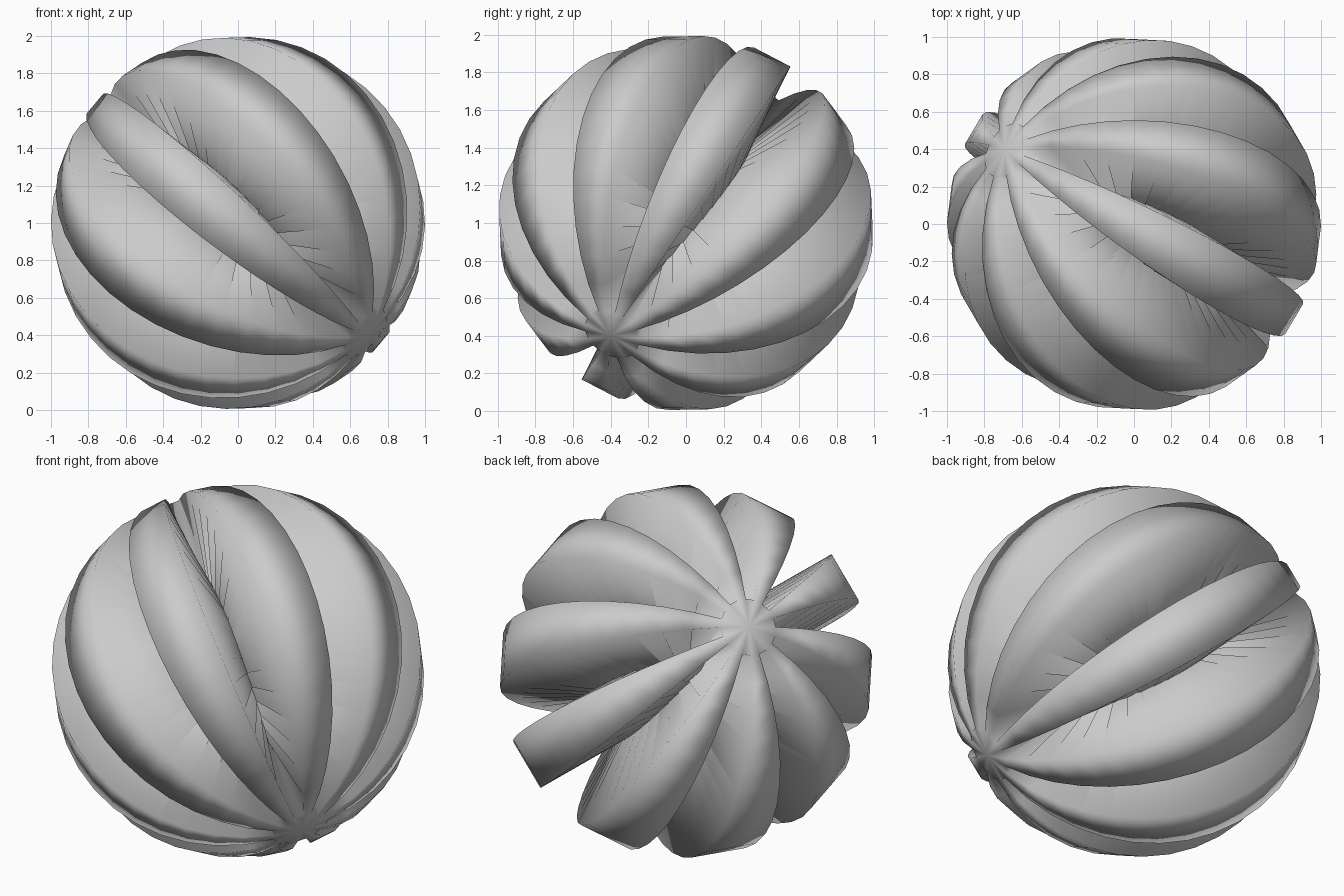
import bpy, bmesh, math
from mathutils import Vector

if "Cube" in bpy.data.objects:
    bpy.data.objects.remove(bpy.data.objects["Cube"])

N = 10                       # ribbons
STEP = math.radians(9)       # latitude step of the 20 x 20 sphere
CENTRE = Vector((0, 0, 1))
up = Vector((-0.693, 0.4, 0.6)).normalized()     # tilted axis, rear upper pole
u = Vector((-0.30, -0.92, 0.21))
u = (u - up * u.dot(up)).normalized()
v = up.cross(u)


def point(k, deg):
    """Sphere point: k latitude steps below the equator, deg around the axis."""
    t, a = k * STEP, math.radians(deg)
    return CENTRE - up * math.sin(t) + (u * math.cos(a) + v * math.sin(a)) * math.cos(t)


faces = []
for j in range(N):
    lo, hi, nxt = 36 * j - 9, 36 * j + 9, 36 * j + 27
    # meridian ribbon
    for k in range(-9, 9):
        faces.append(((k + 1, lo), (k + 1, hi), (k, hi), (k, lo)))
    # hub triangles at both poles
    for a, b in ((lo, hi), (hi, nxt)):
        faces.append(((-9, a), (-9, b), (-10, 0)))
        faces.append(((9, b), (9, a), (10, 0)))

bm = bmesh.new()
for f in faces:
    bm.faces.new([bm.verts.new(point(*p)) for p in f])
bmesh.ops.remove_doubles(bm, verts=bm.verts, dist=1e-4)
me = bpy.data.meshes.new("ribbon_ball")
bm.to_mesh(me)
bm.free()
ob = bpy.data.objects.new("ribbon_ball", me)
bpy.context.collection.objects.link(ob)

# deep walls from every ribbon edge towards the middle
mod = ob.modifiers.new("walls", 'SOLIDIFY')
mod.thickness = 1.0
mod.offset = -1

bpy.context.view_layer.objects.active = ob
ob.select_set(True)
bpy.ops.object.shade_smooth_by_angle(angle=math.radians(30))
